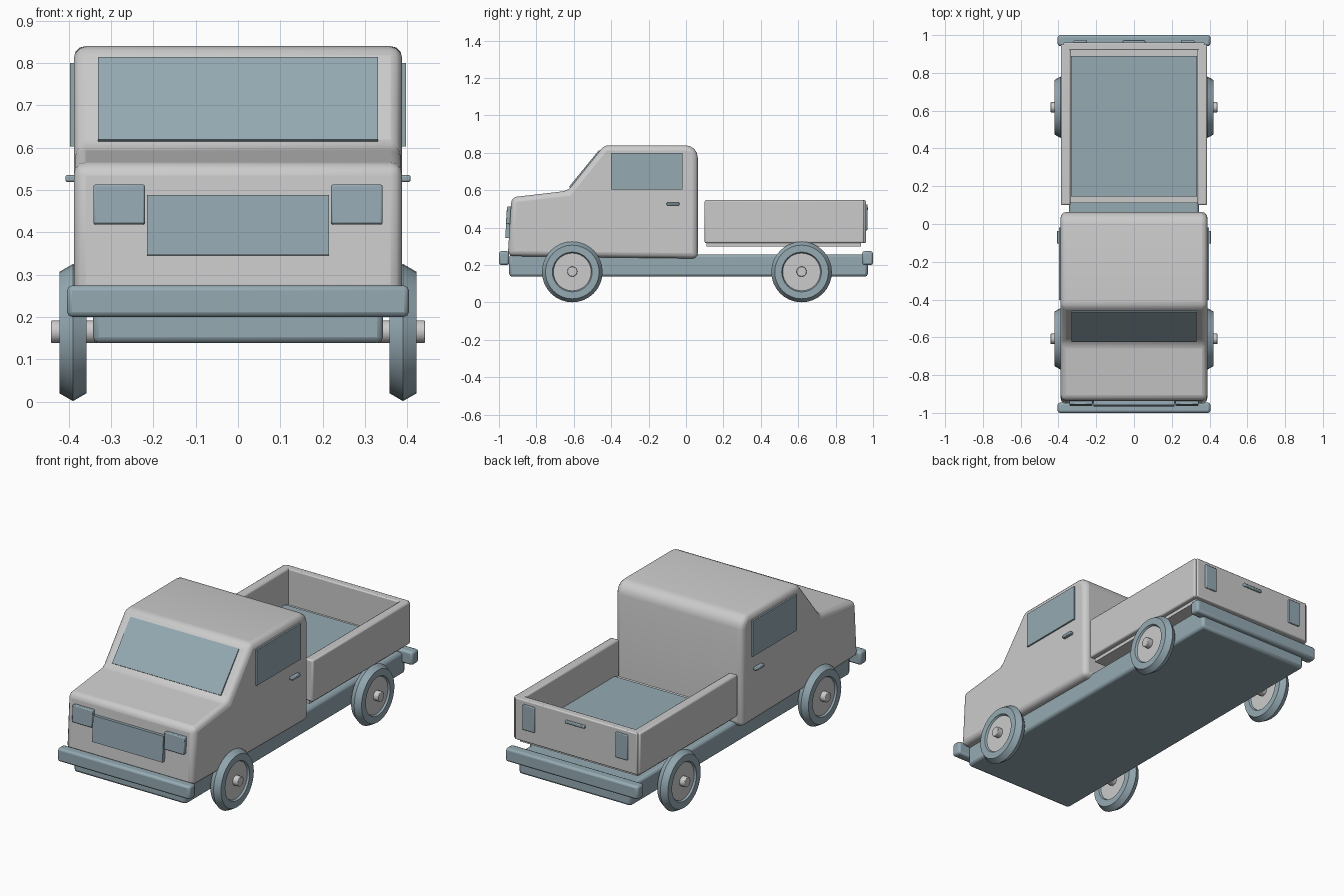
import bpy, bmesh, math
from mathutils import Matrix

if "Cube" in bpy.data.objects:
    bpy.data.objects.remove(bpy.data.objects["Cube"])

dark = bpy.data.materials.new("dark_trim")
dark.diffuse_color = (0.30, 0.40, 0.45, 1)
dark.use_nodes = True
dark.node_tree.nodes["Principled BSDF"].inputs["Base Color"].default_value = dark.diffuse_color


def finish(name, bm, mat=None, bevel=0.0, segments=2):
    bmesh.ops.recalc_face_normals(bm, faces=bm.faces)
    mesh = bpy.data.meshes.new(name)
    bm.to_mesh(mesh)
    bm.free()
    ob = bpy.data.objects.new(name, mesh)
    bpy.context.collection.objects.link(ob)
    if mat:
        mesh.materials.append(mat)
    if bevel:
        mod = ob.modifiers.new("bevel", 'BEVEL')
        mod.width = bevel
        mod.segments = segments
        mod.limit_method = 'ANGLE'
        mod.angle_limit = math.radians(35)
        mod.use_clamp_overlap = False
        bpy.ops.object.select_all(action='DESELECT')
        ob.select_set(True)
        bpy.context.view_layer.objects.active = ob
        bpy.ops.object.shade_smooth_by_angle(angle=math.radians(35))
    return ob


def box(name, x, y, z, mat=None, bevel=0.0, tilt=0.0):
    """Box from (min, max) ranges, tilted about its own x axis."""
    bm = bmesh.new()
    bmesh.ops.create_cube(bm, size=1)
    size = [r[1] - r[0] for r in (x, y, z)]
    mid = [(r[0] + r[1]) / 2 for r in (x, y, z)]
    bm.transform(Matrix.Translation(mid) @ Matrix.Rotation(tilt, 4, 'X') @ Matrix.Diagonal((*size, 1)))
    return finish(name, bm, mat, bevel)


def pair(name, x, *args, **kw):
    """Same box on both sides of the x = 0 plane."""
    box(name + "_right", x, *args, **kw)
    box(name + "_left", (-x[1], -x[0]), *args, **kw)


def cylinder(name, radius, x0, x1, y, z, mat=None, bevel=0.0, sides=32):
    bm = bmesh.new()
    bmesh.ops.create_cone(bm, cap_ends=True, segments=sides, radius1=radius,
                          radius2=radius, depth=abs(x1 - x0))
    bm.transform(Matrix.Translation(((x0 + x1) / 2, y, z)) @ Matrix.Rotation(math.pi / 2, 4, 'Y'))
    return finish(name, bm, mat, bevel)


# chassis and bumpers
box("chassis", (-0.343, 0.343), (-0.945, 0.972), (0.138, 0.257), dark, 0.015)
box("front_bumper", (-0.404, 0.404), (-1.0, -0.945), (0.20, 0.274), dark, 0.012)
box("rear_bumper", (-0.404, 0.404), (0.942, 1.0), (0.20, 0.274), dark, 0.012)

# cab: side profile extruded across the width, rear roof edge rounded first
profile = [(-0.953, 0.248), (-0.933, 0.562), (-0.632, 0.597), (-0.438, 0.84),
           (0.063, 0.84), (0.063, 0.235)]
bm = bmesh.new()
face = bm.faces.new([bm.verts.new((-0.388, y, z)) for y, z in profile])
out = bmesh.ops.extrude_face_region(bm, geom=[face])
bmesh.ops.translate(bm, vec=(0.776, 0, 0),
                    verts=[v for v in out["geom"] if isinstance(v, bmesh.types.BMVert)])
roof_edge = [e for e in bm.edges if all(v.co.y > 0 and v.co.z > 0.8 for v in e.verts)]
bmesh.ops.bevel(bm, geom=roof_edge, offset=0.065, segments=4, profile=0.5, affect='EDGES')
finish("cab", bm, None, 0.028, 3)

# windows
windshield_tilt = -math.atan2(0.162, 0.198)
box("windshield", (-0.331, 0.331), (-0.547, -0.531), (0.585, 0.838), dark, tilt=windshield_tilt)
pair("side_window", (0.375, 0.397), (-0.402, -0.018), (0.603, 0.80), dark)
pair("door_handle", (0.38, 0.408), (-0.103, -0.036), (0.519, 0.535), dark, 0.004)

# face of the truck
nose_tilt = -0.065
box("grille", (-0.215, 0.215), (-0.962, -0.935), (0.345, 0.487), dark, tilt=nose_tilt)
pair("headlight", (0.22, 0.342), (-0.96, -0.925), (0.418, 0.512), dark, 0.005, tilt=nose_tilt)

# cargo bed
box("bed_floor", (-0.36, 0.36), (0.11, 0.935), (0.298, 0.35))
box("bed_liner", (-0.334, 0.334), (0.145, 0.89), (0.345, 0.362), dark)
pair("bed_side", (0.336, 0.387), (0.10, 0.953), (0.317, 0.547), None, 0.008)
box("tailgate", (-0.373, 0.373), (0.92, 0.962), (0.317, 0.547), None, 0.006)
pair("tail_light", (0.248, 0.32), (0.95, 0.971), (0.386, 0.525), dark, 0.004)
box("tailgate_handle", (-0.06, 0.06), (0.95, 0.973), (0.492, 0.508), dark, 0.004)

# wheels: six-sided tyre section, hub disc and axle stub
for end, wy in (("front", -0.608), ("rear", 0.618)):
    for side, s in (("right", 1), ("left", -1)):
        tag = f"{end}_{side}"
        bpy.ops.mesh.primitive_torus_add(major_segments=32, minor_segments=6, major_radius=0.125,
                                         minor_radius=0.037, location=(s * 0.39, wy, 0.163),
                                         rotation=(0, math.pi / 2, 0))
        tyre = bpy.context.object
        tyre.name = "tyre_" + tag
        tyre.data.materials.append(dark)
        bpy.ops.object.shade_smooth_by_angle(angle=math.radians(35))
        cylinder("hub_" + tag, 0.105, s * 0.368, s * 0.412, wy, 0.163)
        cylinder("axle_" + tag, 0.027, s * 0.33, s * 0.442, wy, 0.165, None, 0.003, 20)
